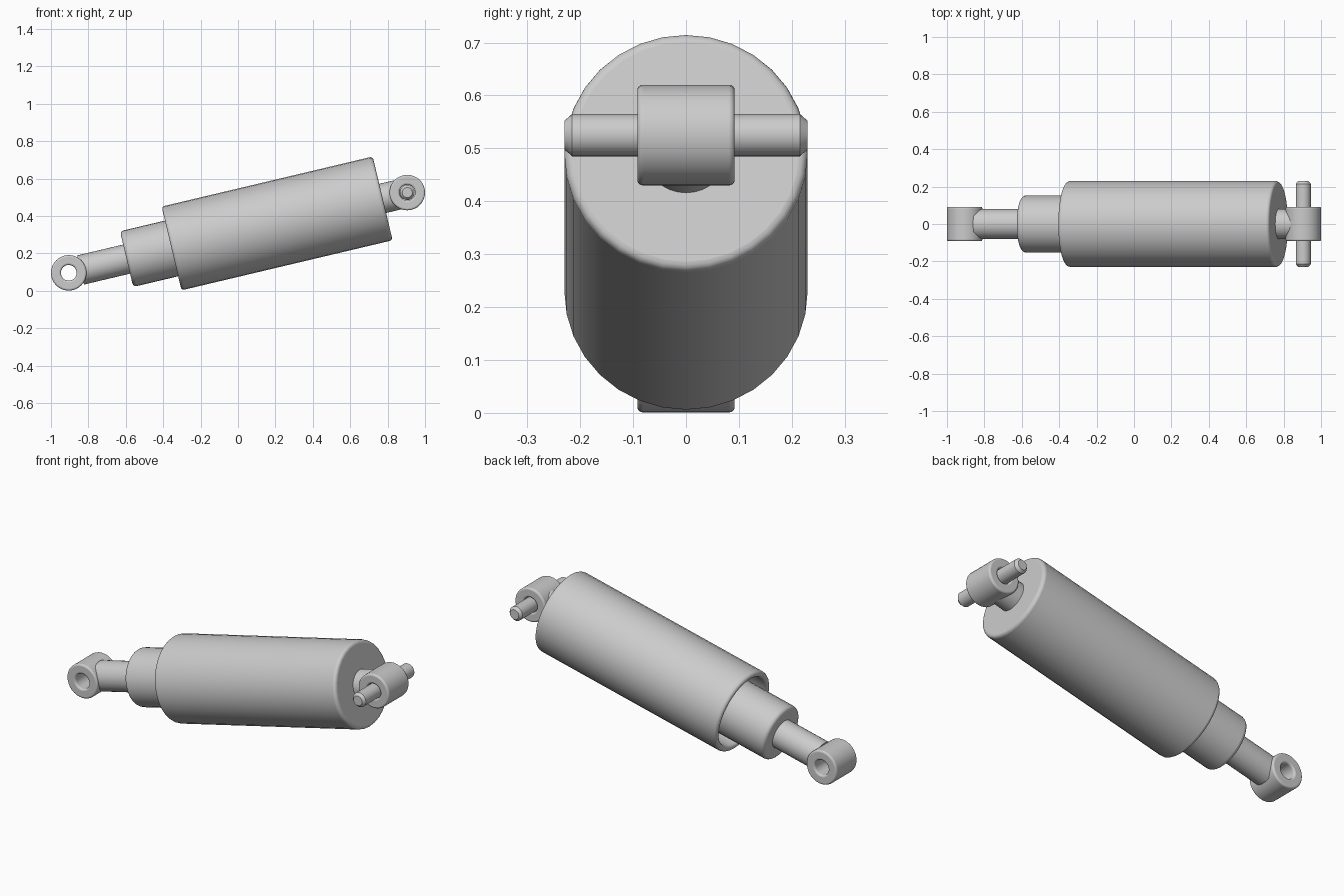
import bpy, bmesh, math
from mathutils import Matrix, Vector

cube = bpy.data.objects.get("Cube")
if cube:
    bpy.data.objects.remove(cube, do_unlink=True)

GREY = (0.6, 0.6, 0.6, 1)
metal = bpy.data.materials.new("grey metal")
metal.use_nodes = True
metal.diffuse_color = GREY
metal.node_tree.nodes["Principled BSDF"].inputs["Base Color"].default_value = GREY

LOW = Vector((-0.905, 0, 0.096))     # centre of the lower eye
HIGH = Vector((0.905, 0, 0.525))     # centre of the upper eye
AXIS = HIGH - LOW
LENGTH = AXIS.length
ALONG = Matrix.Translation(LOW) @ AXIS.to_track_quat('Z', 'Y').to_matrix().to_4x4()
CROSS = Matrix.Rotation(math.pi / 2, 4, 'X')


def lathe(name, profile, matrix, bevel=0.0, sides=32):
    """Turn a closed (radius, height) outline around local z."""
    bm = bmesh.new()
    rings = [[bm.verts.new((r * math.cos(a), r * math.sin(a), h))
              for a in (math.tau * i / sides for i in range(sides))]
             for r, h in profile]
    for a, b in zip(rings, rings[1:] + rings[:1]):
        if profile[rings.index(a)][0] == 0 and profile[rings.index(b)][0] == 0:
            continue
        for i in range(sides):
            j = (i + 1) % sides
            bm.faces.new((a[i], a[j], b[j], b[i]))
    bmesh.ops.remove_doubles(bm, verts=bm.verts, dist=1e-5)
    bmesh.ops.recalc_face_normals(bm, faces=bm.faces)
    mesh = bpy.data.meshes.new(name)
    bm.to_mesh(mesh)
    bm.free()
    mesh.materials.append(metal)
    obj = bpy.data.objects.new(name, mesh)
    obj.matrix_world = matrix
    bpy.context.collection.objects.link(obj)
    if bevel:
        mod = obj.modifiers.new("Rounded edges", 'BEVEL')
        mod.width = bevel
        mod.segments = 4
        mod.limit_method = 'ANGLE'
        mod.angle_limit = math.radians(40)
    bpy.ops.object.select_all(action='DESELECT')
    obj.select_set(True)
    bpy.context.view_layer.objects.active = obj
    bpy.ops.object.shade_smooth_by_angle(angle=math.radians(35))
    return obj


def rod(r, start, end):
    return [(0, start), (r, start), (r, end), (0, end)]


# Outer sleeve: a cup closed at the upper end, open around the inner tube
lathe("outer_sleeve", [(0, 1.725), (0.23, 1.725), (0.23, 0.565), (0.197, 0.565),
                       (0.197, 0.68), (0, 0.68)], ALONG, 0.02)

# Inner tube and the rods that carry the eyes
lathe("inner_tube", rod(0.153, 0.318, 0.8), ALONG, 0.02)
lathe("lower_rod", rod(0.08, 0.065, 0.4), ALONG)
lathe("upper_rod", rod(0.08, 1.65, LENGTH - 0.03), ALONG)

# Eyes at both ends
R, HOLE, W = 0.095, 0.042, 0.092
for name, centre in (("lower_eye", LOW), ("upper_eye", HIGH)):
    lathe(name, [(HOLE, -W), (R, -W), (R, W), (HOLE, W)],
          Matrix.Translation(centre) @ CROSS, 0.01)

# Mounting pin through the upper eye, with chamfered tips
lathe("mounting_pin", [(0, -0.23), (0.027, -0.23), (0.04, -0.215),
                       (0.04, 0.215), (0.027, 0.23), (0, 0.23)],
      Matrix.Translation(HIGH) @ CROSS)
